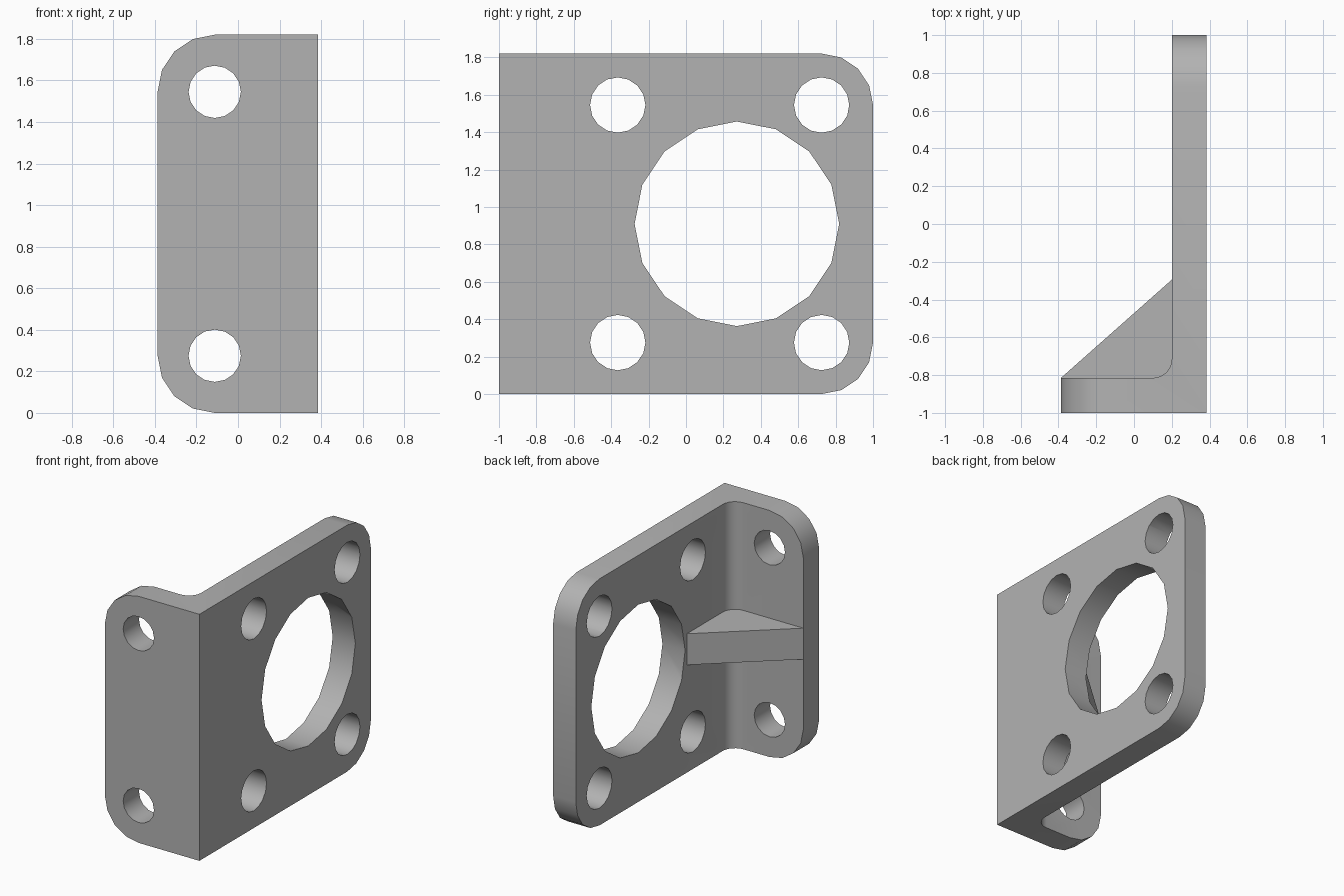
import bpy
import bmesh
from math import cos, sin, pi, radians
from mathutils import Vector

if "Cube" in bpy.data.objects:
    bpy.data.objects.remove(bpy.data.objects["Cube"])

HEIGHT = 1.82
LEFT, RIGHT = -0.387, 0.385      # flange edge, outer plate face
INNER_X, INNER_Y = 0.2, -0.815   # inner faces of plate and flange
CORNER, FILLET = 0.275, 0.1

grey = bpy.data.materials.new("plain grey")
grey.use_nodes = True
grey.diffuse_color = (0.45, 0.45, 0.45, 1)
grey.node_tree.nodes["Principled BSDF"].inputs["Base Color"].default_value = grey.diffuse_color


def prism(name, points, direction, round_edge=None):
    """Extrude a flat outline; optionally round edges chosen by a rule."""
    bm = bmesh.new()
    face = bm.faces.new([bm.verts.new(p) for p in points])
    grown = bmesh.ops.extrude_face_region(bm, geom=[face], use_keep_orig=True)
    moved = [g for g in grown["geom"] if isinstance(g, bmesh.types.BMVert)]
    bmesh.ops.translate(bm, verts=moved, vec=Vector(direction))
    bmesh.ops.recalc_face_normals(bm, faces=bm.faces[:])
    if round_edge:
        edges = [e for e in bm.edges if round_edge(*(v.co for v in e.verts))]
        bmesh.ops.bevel(bm, geom=edges, offset=CORNER, segments=4,
                        profile=0.5, affect='EDGES')
    mesh = bpy.data.meshes.new(name)
    bm.to_mesh(mesh)
    bm.free()
    mesh.materials.append(grey)
    obj = bpy.data.objects.new(name, mesh)
    bpy.context.collection.objects.link(obj)
    return obj


def combine(target, other, operation):
    """Apply a boolean and discard the helper."""
    mod = target.modifiers.new(other.name, 'BOOLEAN')
    mod.operation, mod.solver, mod.object = operation, 'EXACT', other
    bpy.context.view_layer.objects.active = target
    bpy.ops.object.modifier_apply(modifier=mod.name)
    bpy.data.objects.remove(other)


def hole(target, axis, across, z, radius):
    """Drill a 16-sided hole along x or y."""
    ring = [(across + radius * cos(i * pi / 8), z + radius * sin(i * pi / 8))
            for i in range(16)]
    if axis == 'x':
        cutter = prism("hole_cutter", [(0.1, a, b) for a, b in ring], (0.4, 0, 0))
    else:
        cutter = prism("hole_cutter", [(a, -1.1, b) for a, b in ring], (0, 0.4, 0))
    cutter.hide_render = True
    combine(target, cutter, 'DIFFERENCE')


# Angled body: L outline with inner fillet, free corners rounded
outline = [(LEFT, -1), (RIGHT, -1), (RIGHT, 1), (INNER_X, 1)]
for i in range(7):
    a = i * pi / 12
    outline.append((INNER_X - FILLET + FILLET * cos(a),
                    INNER_Y + FILLET - FILLET * sin(a)))
outline.append((LEFT, INNER_Y))


def free_corner(a, b):
    level = abs(a.z - b.z) < 0.001
    return level and (min(a.y, b.y) > 0.99 or max(a.x, b.x) < LEFT + 0.001)


bracket = prism("angle_bracket", [(x, y, 0) for x, y in outline],
                (0, 0, HEIGHT), free_corner)

# Triangular gusset, sunk into both plates
gusset = [(LEFT, INNER_Y), (-0.3, -0.9), (0.3, -0.9), (0.3, -0.3), (INNER_X, -0.295)]
combine(bracket, prism("gusset", [(x, y, 0.795) for x, y in gusset], (0, 0, 0.23)), 'UNION')

# Large bore and bolt holes
hole(bracket, 'x', 0.272, HEIGHT / 2, 0.547)
for z in (CORNER, HEIGHT - CORNER):
    hole(bracket, 'y', LEFT + CORNER, z, 0.126)
    for y in (-0.365, 0.725):
        hole(bracket, 'x', y, z, 0.148)

# Smooth rounds, sharp edges
bpy.ops.object.select_all(action='DESELECT')
bracket.select_set(True)
bpy.context.view_layer.objects.active = bracket
bpy.ops.object.shade_smooth_by_angle(angle=radians(30))
